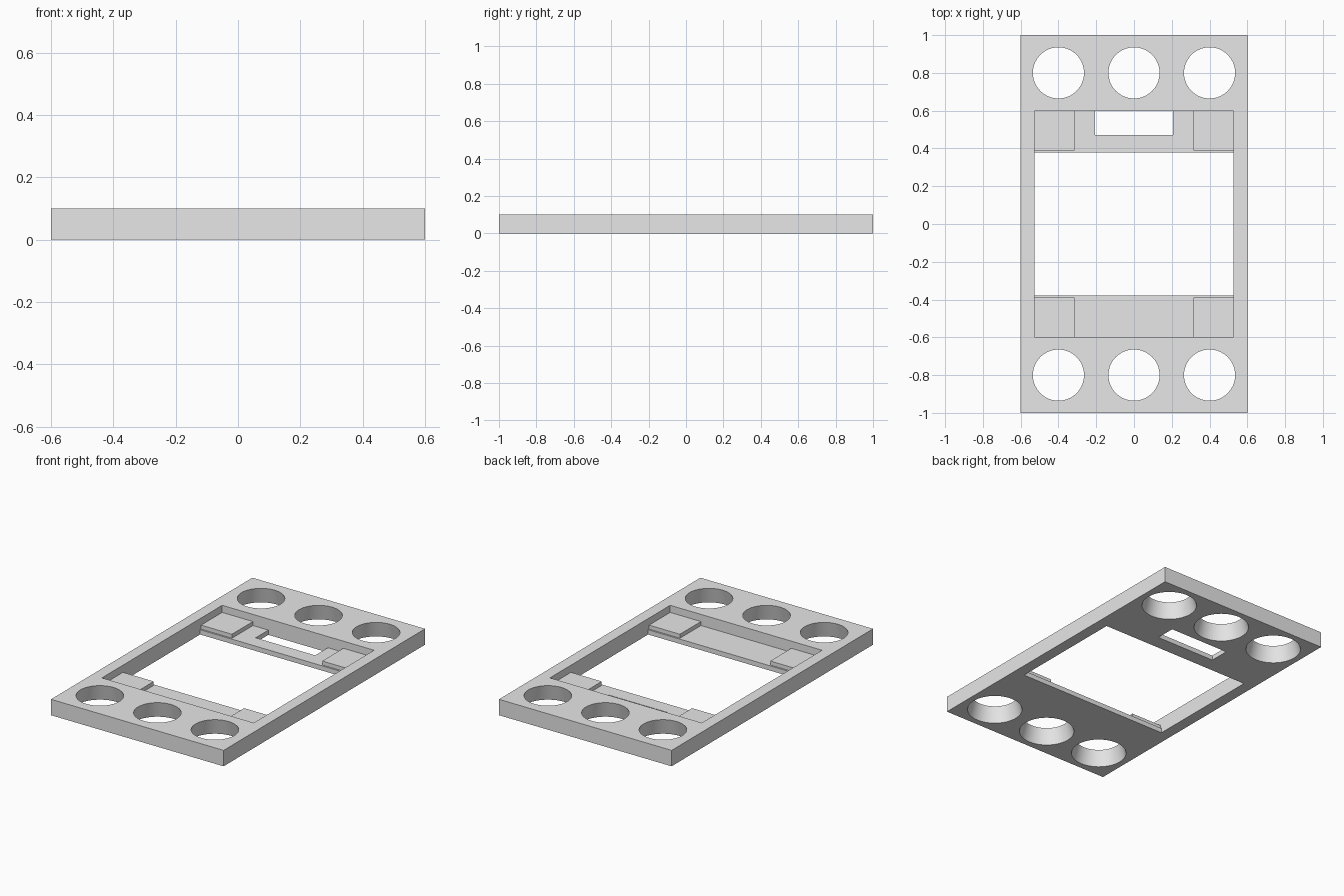
import bpy
import bmesh
from mathutils import Matrix, Vector

cube = bpy.data.objects.get("Cube")
if cube:
    bpy.data.objects.remove(cube, do_unlink=True)

# Main dimensions
HEIGHT = 0.1
SHELF_Z = 0.03
PAD_Z = 0.055
INNER_X = 0.528
POCKET_Y = 0.597
OPENING_Y = 0.378

grey = bpy.data.materials.new("plain_grey")
grey.use_nodes = True
grey.diffuse_color = (0.8, 0.8, 0.8, 1)
grey.node_tree.nodes["Principled BSDF"].inputs["Base Color"].default_value = (0.8, 0.8, 0.8, 1)


def make_object(name, bm):
    mesh = bpy.data.meshes.new(name)
    bm.to_mesh(mesh)
    bm.free()
    obj = bpy.data.objects.new(name, mesh)
    mesh.materials.append(grey)
    bpy.context.collection.objects.link(obj)
    return obj


def box(name, low, high):
    low, high = Vector(low), Vector(high)
    bm = bmesh.new()
    bmesh.ops.create_cube(bm, size=1)
    bmesh.ops.scale(bm, vec=high - low, verts=bm.verts)
    bmesh.ops.translate(bm, vec=(low + high) / 2, verts=bm.verts)
    return make_object(name, bm)


def cut(target, cutter):
    # Apply the cut at once, then drop the cutter
    cutter.hide_render = True
    mod = target.modifiers.new("cut", "BOOLEAN")
    mod.operation = "DIFFERENCE"
    mod.solver = "EXACT"
    mod.object = cutter
    bpy.context.view_layer.objects.active = target
    bpy.ops.object.modifier_apply(modifier=mod.name)
    bpy.data.objects.remove(cutter, do_unlink=True)


# Outer plate with recessed shelves, central opening and rear slot
plate = box("frame_plate", (-0.6, -1, 0), (0.6, 1, HEIGHT))
cut(plate, box("pocket_cutter", (-INNER_X, -POCKET_Y, SHELF_Z), (INNER_X, POCKET_Y, 0.2)))
cut(plate, box("opening_cutter", (-INNER_X, -OPENING_Y, -0.1), (INNER_X, OPENING_Y, 0.2)))
cut(plate, box("slot_cutter", (-0.207, 0.471, -0.1), (0.207, POCKET_Y, 0.2)))

# Tapered holes, wider at the underside
bm = bmesh.new()
for x in (-0.4, 0, 0.4):
    for y in (-0.8, 0.8):
        bmesh.ops.create_cone(bm, cap_ends=True, segments=64, radius1=0.186, radius2=0.11,
                              depth=0.3, matrix=Matrix.Translation((x, y, HEIGHT / 2)))
cut(plate, make_object("hole_cutter", bm))

# Raised pads in the four shelf corners
for x_side, x_name in ((1, "left"), (-1, "right")):
    for y_side, y_name in ((-1, "front"), (1, "back")):
        xs = sorted((x_side * 0.314, x_side * INNER_X))
        ys = sorted((y_side * 0.388, y_side * POCKET_Y))
        box(f"{y_name}_{x_name}_pad", (xs[0], ys[0], SHELF_Z), (xs[1], ys[1], PAD_Z))

# Smooth hole walls, crisp edges elsewhere
bpy.ops.object.select_all(action="DESELECT")
plate.select_set(True)
bpy.context.view_layer.objects.active = plate
bpy.ops.object.shade_smooth_by_angle()
